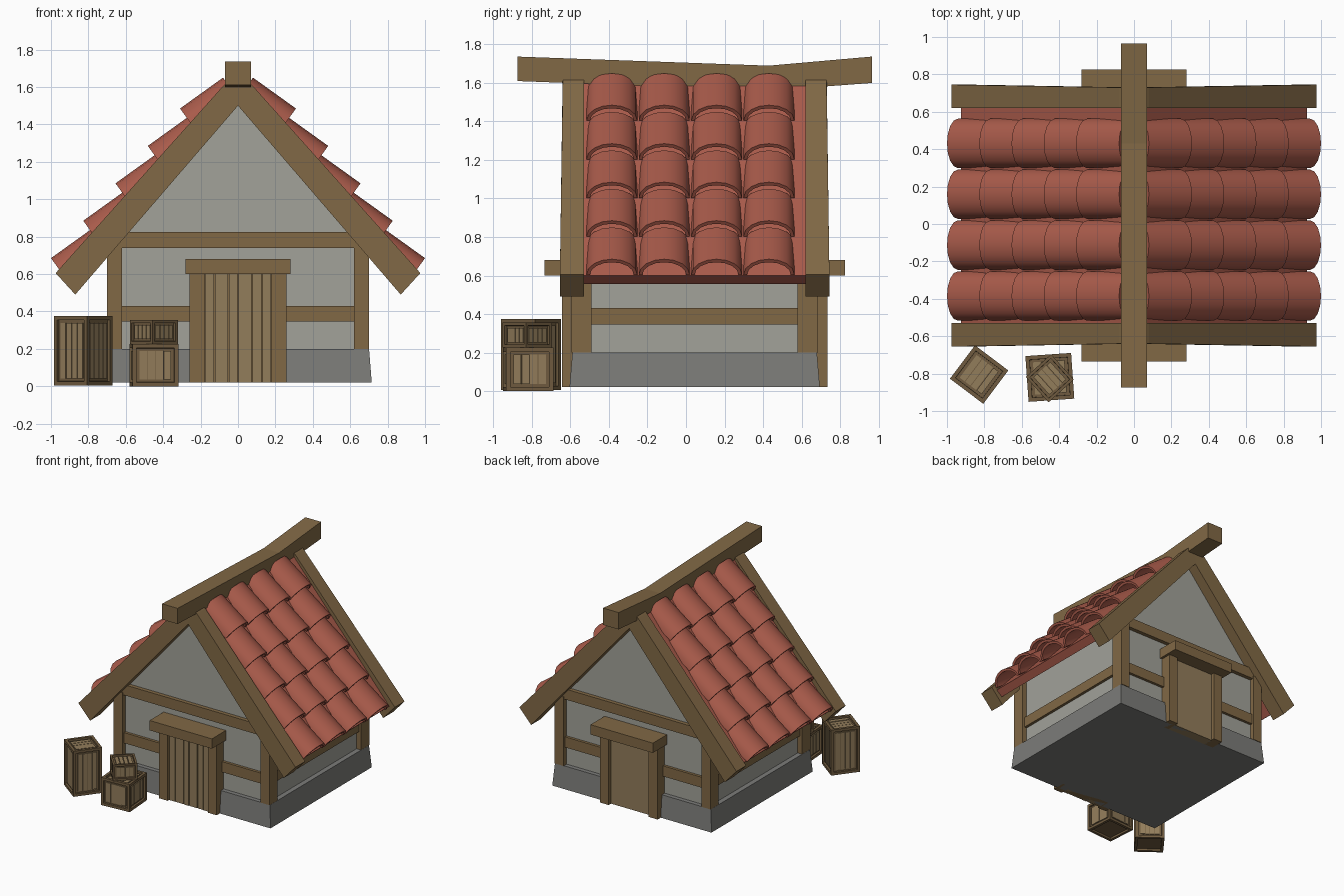
import bpy, bmesh, math, random
from mathutils import Matrix, Vector

if "Cube" in bpy.data.objects:
    bpy.data.objects.remove(bpy.data.objects["Cube"])

random.seed(4)
YC = 0.045  # house centre along y


def mat(name, rgb):
    m = bpy.data.materials.new(name)
    m.diffuse_color = (*rgb, 1)
    m.use_nodes = True
    m.node_tree.nodes["Principled BSDF"].inputs["Base Color"].default_value = m.diffuse_color
    return m


WOOD = mat("wood", (0.22, 0.14, 0.06))
PLANK = mat("plank", (0.29, 0.205, 0.105))
CRATE = mat("crate_wood", (0.16, 0.105, 0.05))
RED = mat("clay", (0.40, 0.105, 0.07))
STONE = mat("stone", (0.20, 0.20, 0.19))
PLASTER = mat("plaster", (0.36, 0.36, 0.32))


def finish(name, bm, *mats):
    bmesh.ops.recalc_face_normals(bm, faces=bm.faces)
    me = bpy.data.meshes.new(name)
    bm.to_mesh(me)
    bm.free()
    ob = bpy.data.objects.new(name, me)
    bpy.context.collection.objects.link(ob)
    for m in mats:
        me.materials.append(m)
    return ob


def add_box(bm, x, y, z, mi=0):
    c = Vector((sum(x) / 2, sum(y) / 2, sum(z) / 2))
    s = (abs(x[1] - x[0]), abs(y[1] - y[0]), abs(z[1] - z[0]), 1)
    vs = bmesh.ops.create_cube(bm, size=1, matrix=Matrix.Translation(c) @ Matrix.Diagonal(s))["verts"]
    for f in {f for v in vs for f in v.link_faces}:
        f.material_index = mi
    return vs


def box(name, x, y, z, m):
    bm = bmesh.new()
    add_box(bm, x, y, z)
    return finish(name, bm, m)


def prism(name, pts, a, b, m, axis="y"):
    """Extrude a 2D profile (other two axes) from a to b."""
    bm = bmesh.new()
    put = (lambda p, t: (p[0], t, p[1])) if axis == "y" else (lambda p, t: (t, p[0], p[1]))
    lo = [bm.verts.new(put(p, a)) for p in pts]
    hi = [bm.verts.new(put(p, b)) for p in pts]
    bm.faces.new(lo)
    bm.faces.new(hi)
    for i in range(len(pts)):
        j = (i + 1) % len(pts)
        bm.faces.new((lo[i], lo[j], hi[j], hi[i]))
    return finish(name, bm, m)


def mirror_x(ob):
    ob.modifiers.new("mirror", "MIRROR")
    return ob


# Stone base, slightly tapered
bm = bmesh.new()
for v in add_box(bm, (-0.715, 0.715), (YC - 0.65, YC + 0.65), (0.02, 0.2)):
    if v.co.z > 0.1:
        v.co.x *= 0.98
        v.co.y = YC + (v.co.y - YC) * 0.977
finish("stone_base", bm, STONE)

# Plaster walls with gables
prism("plaster_walls", [(-0.66, 0.19), (0.66, 0.19), (0.66, 0.79), (0, 1.55), (-0.66, 0.79)],
      YC - 0.6, YC + 0.6, PLASTER)

# Timber framing, door surround and rafters on both gable ends
for s, end in ((-1, "front"), (1, "back")):
    def y(a, b):
        return (YC + s * a, YC + s * b)
    mirror_x(box(end + "_corner_post", (0.62, 0.70), y(0.535, 0.64), (0.2, 0.76), WOOD))
    box(end + "_mid_rail", (-0.65, 0.65), y(0.59, 0.622), (0.345, 0.43), WOOD)
    box(end + "_tie_beam", (-0.67, 0.67), y(0.57, 0.632), (0.74, 0.825), WOOD)
    mirror_x(box(end + "_door_post", (0.18, 0.26), y(0.58, 0.69), (0.02, 0.6), WOOD))
    box(end + "_lintel", (-0.28, 0.28), y(0.58, 0.78), (0.6, 0.68), WOOD)
    box(end + "_door", (-0.18, 0.18), y(0.58, 0.66), (0.02, 0.6), WOOD if s < 0 else PLANK)
    rafter = prism(end + "_rafter", [(0, 1.5), (0.87, 0.49), (0.975, 0.605), (0.08, 1.605), (0, 1.68)],
                   *y(0.575, 0.685), WOOD)
    for v in rafter.data.vertices:  # slight outward flare at the eaves
        if abs(v.co.y - YC) > 0.6 and v.co.x > 0.5:
            v.co.y += s * 0.015
    mirror_x(rafter)
mirror_x(box("side_rail", (0.64, 0.682), (YC - 0.56, YC + 0.56), (0.345, 0.43), WOOD))

# Uneven planks on the front door
bm = bmesh.new()
edges = [-0.18, -0.125, -0.05, 0.0, 0.075, 0.128, 0.18]
for a, b in zip(edges, edges[1:]):
    add_box(bm, (a + 0.003, b - 0.003), (YC - 0.62, YC - 0.67 - random.uniform(0, 0.008)),
            (0.02, 0.6))
finish("door_planks", bm, PLANK)

# Roof slab and sagging ridge beam
prism("roof_slab", [(0.925, 0.60), (0.875, 0.557), (0, 1.565), (-0.875, 0.557), (-0.925, 0.60), (0, 1.664)],
      YC - 0.575, YC + 0.58, RED)
prism("ridge_beam", [(-0.875, 1.737), (0.43, 1.69), (0.965, 1.737), (0.965, 1.60), (0.43, 1.56), (-0.875, 1.61)],
      -0.07, 0.07, WOOD, "x")

# Arched roof tiles: thin half pipes tilted flatter than the roof
bm = bmesh.new()
D = Vector((0.812, 0, -0.583))
N = Vector((0.583, 0, 0.812))
SEG = 8
for row in range(5):
    for col in range(4):
        origin = Vector((0.08 + 0.1725 * row, -0.385 + 0.272 * col, 1.65 - 0.2 * row)) - N * 0.1
        rings = []
        for u in (0, 0.283):
            for rv, rw in ((0.132, 0.10), (0.114, 0.08)):
                rings.append([bm.verts.new(origin + D * u + N * rw * math.sin(t)
                                           + Vector((0, rv * math.cos(t), 0)))
                              for t in (math.pi * i / SEG for i in range(SEG + 1))])
        loop = [rings[0], rings[2], rings[3], rings[1]]
        for p, q in zip(loop, loop[1:] + loop[:1]):
            for i in range(SEG):
                bm.faces.new((p[i], p[i + 1], q[i + 1], q[i]))
        for i in (0, SEG):
            bm.faces.new([r[i] for r in loop])
tiles = mirror_x(finish("roof_tiles", bm, RED))
bpy.context.view_layer.objects.active = tiles
tiles.select_set(True)
bpy.ops.object.shade_smooth_by_angle(angle=math.radians(40))


# Crates: box with recessed panels and planks in each panel
def crate(name, loc, w, h, rot, bar):
    bm = bmesh.new()
    add_box(bm, (-w / 2, w / 2), (-w / 2, w / 2), (0, h))
    bmesh.ops.inset_individual(bm, faces=bm.faces[:], thickness=bar, depth=0)
    panels = bm.faces[:6]
    bmesh.ops.inset_individual(bm, faces=panels, thickness=0.001, depth=-0.016)
    r = w / 2 - bar - 0.006
    n = 4
    step = 2 * r / n
    for k in range(5):
        new = []
        for i in range(n):
            xs = (-r + i * step + 0.002, -r + (i + 1) * step - 0.002)
            out = 0.008 + random.uniform(-0.002, 0.002)
            if k < 4:
                new += add_box(bm, xs, (-w / 2 + out, -w / 2 + 0.02), (bar + 0.006, h - bar - 0.006), 1)
            else:
                add_box(bm, xs, (-r, r), (h - 0.02, h - out), 1)
        bmesh.ops.rotate(bm, verts=new, matrix=Matrix.Rotation(k * math.pi / 2, 3, "Z"))
    ob = finish(name, bm, CRATE, PLANK)
    ob.location = loc
    ob.rotation_euler.z = math.radians(rot)


crate("tall_crate", (-0.828, -0.805, 0.005), 0.223, 0.37, -37, 0.03)
crate("low_crate", (-0.45, -0.82, 0), 0.245, 0.225, 4, 0.03)
crate("small_crate", (-0.45, -0.825, 0.225), 0.182, 0.13, 42, 0.022)
